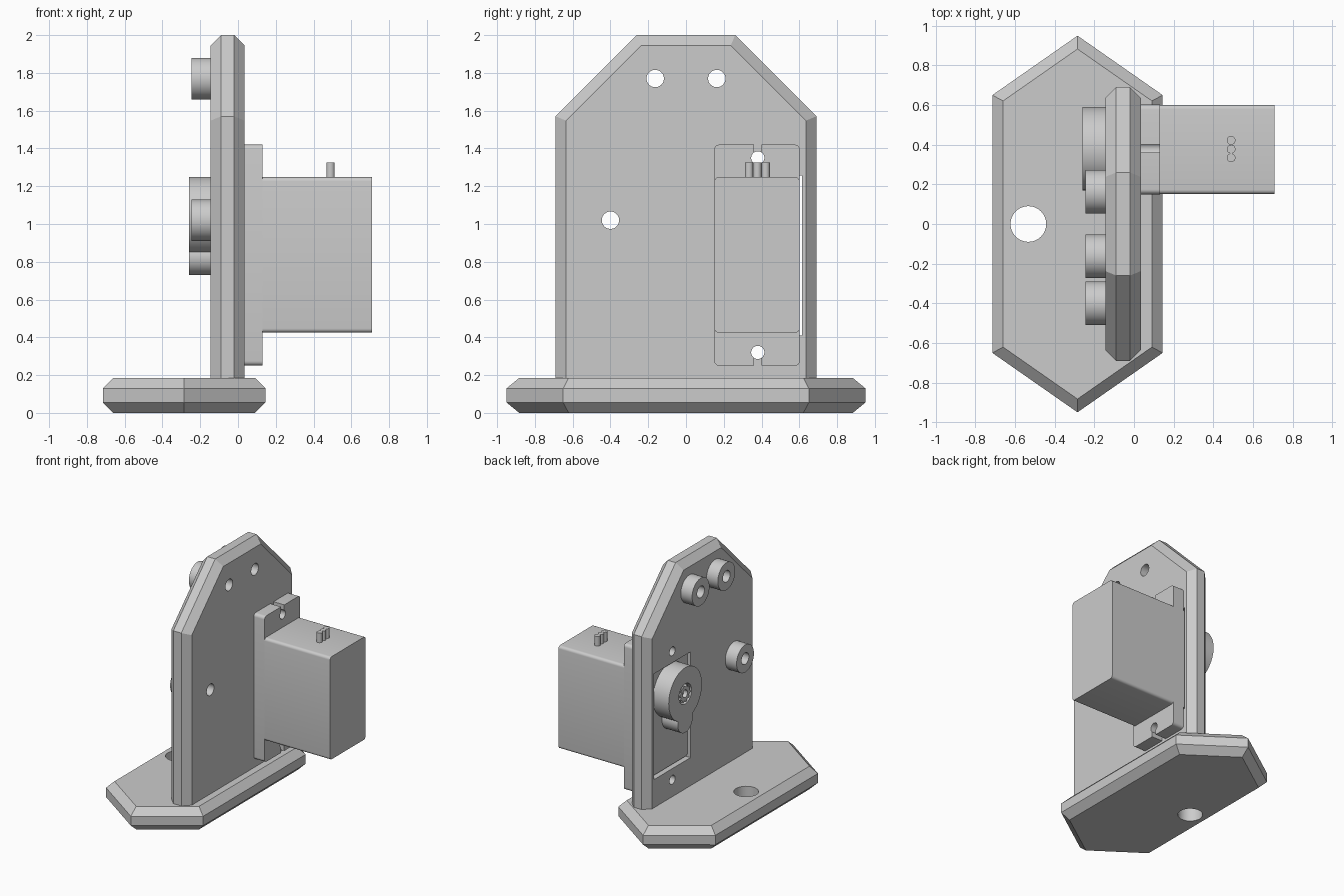
import bpy
import bmesh
import math
from mathutils import Vector

cube = bpy.data.objects.get("Cube")
if cube:
    bpy.data.objects.remove(cube, do_unlink=True)

grey = bpy.data.materials.new("light_grey")
grey.use_nodes = True
grey.diffuse_color = (0.6, 0.6, 0.6, 1)
grey.node_tree.nodes["Principled BSDF"].inputs["Base Color"].default_value = (0.6, 0.6, 0.6, 1)


def circle(u, v, r, n=48):
    return [(u + r * math.cos(math.tau * i / n), v + r * math.sin(math.tau * i / n)) for i in range(n)]


def rounded_rect(u0, u1, v0, v1, r, n=5):
    corners = [(u1 - r, v1 - r), (u0 + r, v1 - r), (u0 + r, v0 + r), (u1 - r, v0 + r)]
    pts = []
    for k, (u, v) in enumerate(corners):
        for i in range(n + 1):
            a = math.pi / 2 * (k + i / n)
            pts.append((u + r * math.cos(a), v + r * math.sin(a)))
    return pts


def inset(pts, d):
    """Mitred inward offset of a counter-clockwise outline."""
    if d == 0:
        return pts
    out = []
    for i, p in enumerate(pts):
        a, b, c = Vector(pts[i - 1]), Vector(p), Vector(pts[(i + 1) % len(pts)])
        e, f = (b - a).normalized(), (c - b).normalized()
        n1, n2 = Vector((-e.y, e.x)), Vector((-f.y, f.x))
        out.append(tuple(b + (n1 + n2) * d / (1 + n1.dot(n2))))
    return out


def prism(name, pts, axis, levels):
    """Loft an outline along x or z through (position, inset) levels."""
    bm = bmesh.new()
    rings = []
    for pos, d in levels:
        rings.append([bm.verts.new((pos, u, v) if axis == "x" else (u, v, pos))
                      for u, v in inset(pts, d)])
    n = len(pts)
    for lo, hi in zip(rings, rings[1:]):
        for i in range(n):
            j = (i + 1) % n
            bm.faces.new((lo[i], lo[j], hi[j], hi[i]))
    bm.faces.new(rings[0][::-1])
    bm.faces.new(rings[-1])
    bmesh.ops.recalc_face_normals(bm, faces=bm.faces)
    mesh = bpy.data.meshes.new(name)
    bm.to_mesh(mesh)
    bm.free()
    mesh.materials.append(grey)
    obj = bpy.data.objects.new(name, mesh)
    bpy.context.collection.objects.link(obj)
    return obj


def select(obj):
    bpy.ops.object.select_all(action="DESELECT")
    obj.select_set(True)
    bpy.context.view_layer.objects.active = obj


def combine(obj, others, operation):
    for other in others:
        select(obj)
        mod = obj.modifiers.new("combine", "BOOLEAN")
        mod.operation = operation
        mod.solver = "EXACT"
        mod.object = other
        bpy.ops.object.modifier_apply(modifier=mod.name)
        bpy.data.objects.remove(other, do_unlink=True)


def x_hole(y, z, r, x0=-0.5, x1=1):
    return prism("cutter", circle(y, z, r), "x", [(x0, 0), (x1, 0)])


CH = 0.055                      # chamfer of both plates
ROLLERS = [(-0.163, 1.77), (0.163, 1.77), (-0.4, 1.02)]
SERVO_Y = 0.38
SCREW_Z = (0.32, 1.35)

# Base: chamfered hexagon with a mounting hole
hexagon = [(-0.285, -0.95), (0.145, -0.65), (0.145, 0.65),
           (-0.285, 0.95), (-0.715, 0.65), (-0.715, -0.65)]
base = prism("base", hexagon, "z", [(0, CH), (CH, 0), (0.13, 0), (0.185, CH)])
combine(base, [prism("cutter", circle(-0.533, 0, 0.09), "z", [(-1, 0), (1, 0)])], "DIFFERENCE")

# Upright plate: chamfered, with clipped top corners, holes and motor slot
outline = [(-0.69, 0.08), (0.69, 0.08), (0.69, 1.57), (0.26, 2.0), (-0.26, 2.0), (-0.69, 1.57)]
upright = prism("upright_plate", outline, "x",
                [(-0.145, CH), (-0.09, 0), (-0.02, 0), (0.035, CH)])
cutters = [x_hole(y, z, 0.046) for y, z in ROLLERS]
cutters += [x_hole(SERVO_Y, z, 0.035) for z in SCREW_Z]
slot = [(0.15, 0.41), (0.615, 0.41), (0.615, 1.258), (0.15, 1.258)]
cutters.append(prism("cutter", slot, "x", [(-0.5, 0), (0.5, 0)]))
combine(upright, cutters, "DIFFERENCE")

# Spacer rollers
rollers = []
for i, (y, z) in enumerate(ROLLERS):
    roller = prism(f"roller_{i + 1}", circle(y, z, 0.11), "x", [(-0.245, 0), (-0.145, 0)])
    combine(roller, [x_hole(y, z, 0.046)], "DIFFERENCE")
    rollers.append(roller)

# Motor mounting flange with open screw slots
flange = prism("motor_flange", rounded_rect(0.15, 0.602, 0.25, 1.42, 0.025), "x",
               [(0.035, 0), (0.13, 0)])
cutters = [x_hole(SERVO_Y, z, 0.035) for z in SCREW_Z]
for lo, hi in ((0.2, SCREW_Z[0]), (SCREW_Z[1], 1.5)):
    notch = [(SERVO_Y - 0.02, lo), (SERVO_Y + 0.02, lo), (SERVO_Y + 0.02, hi), (SERVO_Y - 0.02, hi)]
    cutters.append(prism("cutter", notch, "x", [(-0.5, 0), (0.5, 0)]))
combine(flange, cutters, "DIFFERENCE")

# Motor body
body = prism("motor_body", rounded_rect(0.151, 0.601, 0.425, 1.248, 0.022), "x",
             [(-0.12, 0), (0.71, 0)])

# Gear housing: large and small round bosses, recessed around the shaft
housing = prism("gear_housing", circle(SERVO_Y, 1.04, 0.21, 64), "x", [(-0.26, 0), (-0.11, 0)])
combine(housing, [prism("boss", circle(SERVO_Y, 0.825, 0.095), "x", [(-0.26, 0), (-0.11, 0)])], "UNION")
combine(housing, [x_hole(SERVO_Y, 1.04, 0.08, -0.5, -0.225)], "DIFFERENCE")

# Toothed output shaft
teeth = []
for i in range(40):
    a, r = math.tau * i / 40, 0.068 if i % 4 < 2 else 0.056
    teeth.append((SERVO_Y + r * math.cos(a), 1.04 + r * math.sin(a)))
shaft = prism("output_shaft", teeth, "x", [(-0.258, 0), (-0.2, 0)])
combine(shaft, [x_hole(SERVO_Y, 1.04, 0.03, -0.5, -0.21)], "DIFFERENCE")

# Wire pins on top of the motor
pins = [prism(f"wire_pin_{i + 1}", circle(0.49, 0.378 + 0.044 * (i - 1), 0.022, 24), "z",
              [(1.23, 0), (1.325, 0)]) for i in range(3)]

for obj in [base, upright, body, flange, housing] + rollers + pins:
    select(obj)
    bpy.ops.object.shade_smooth_by_angle(angle=math.radians(30))
